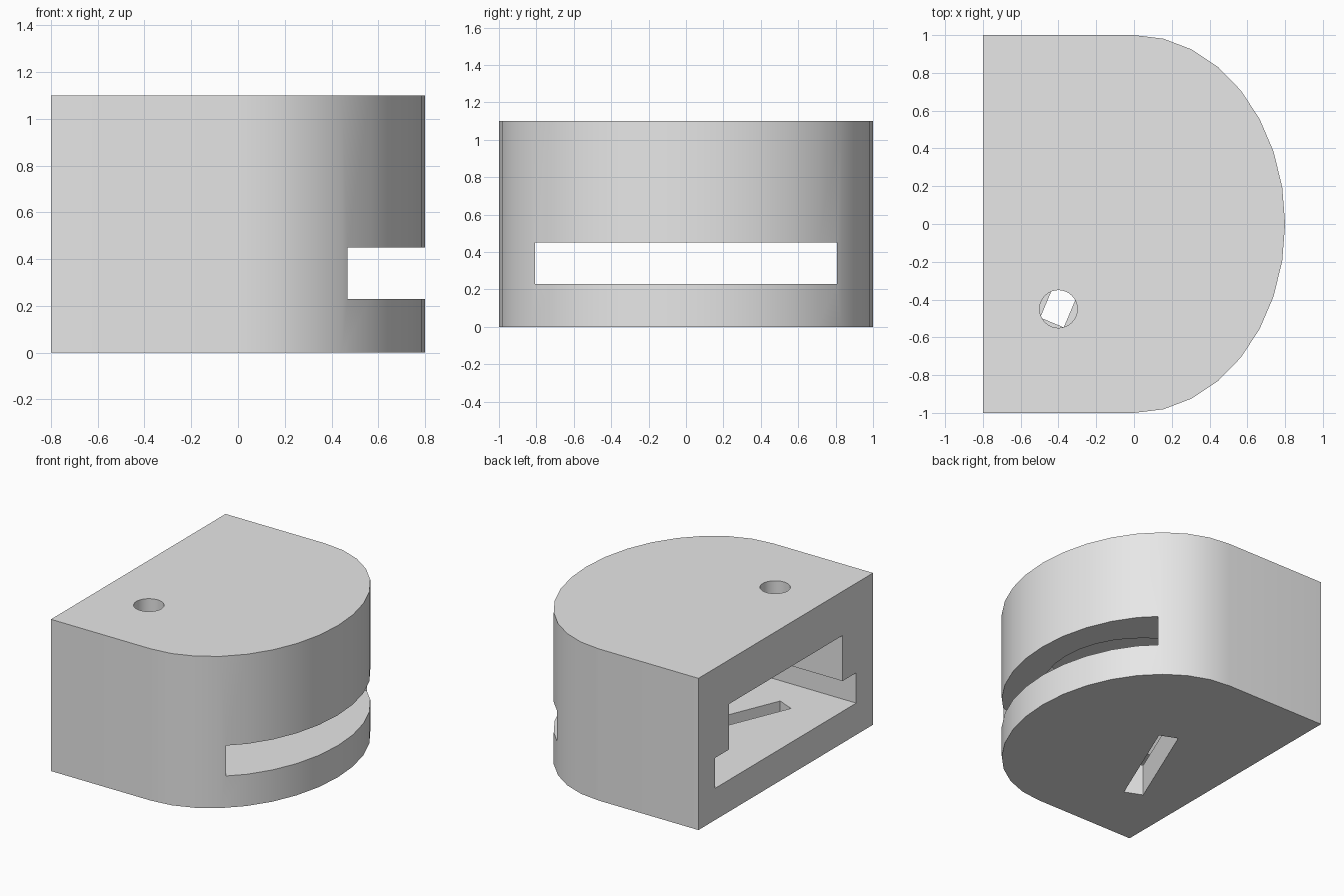
import bpy, bmesh
from math import sin, cos, pi, radians

cube = bpy.data.objects.get("Cube")
if cube:
    bpy.data.objects.remove(cube, do_unlink=True)

grey = bpy.data.materials.new("plain grey")
grey.use_nodes = True
grey.diffuse_color = (0.8, 0.8, 0.8, 1)
grey.node_tree.nodes["Principled BSDF"].inputs["Base Color"].default_value = (0.8, 0.8, 0.8, 1)


def prism(name, outline, low, high):
    """Extrude a flat outline from height low to height high."""
    bm = bmesh.new()
    face = bm.faces.new([bm.verts.new((x, y, low)) for x, y in outline])
    result = bmesh.ops.extrude_face_region(bm, geom=[face])
    top = [v for v in result["geom"] if isinstance(v, bmesh.types.BMVert)]
    bmesh.ops.translate(bm, verts=top, vec=(0, 0, high - low))
    bmesh.ops.recalc_face_normals(bm, faces=bm.faces)
    mesh = bpy.data.meshes.new(name)
    bm.to_mesh(mesh)
    bm.free()
    mesh.materials.append(grey)
    obj = bpy.data.objects.new(name, mesh)
    bpy.context.collection.objects.link(obj)
    return obj


def arc(cx, cy, rx, ry, start, end, steps):
    return [(cx + rx * cos(start + (end - start) * i / steps),
             cy + ry * sin(start + (end - start) * i / steps)) for i in range(steps + 1)]


def d_shape(back, rx, ry):
    """Straight back half with a rounded end towards +x."""
    return [(back, -ry)] + arc(0, 0, rx, ry, -pi / 2, pi / 2, 16) + [(back, ry)]


def rectangle(cx, cy, length, width, angle=0):
    c, s = cos(angle), sin(angle)
    corners = [(-1, -1), (1, -1), (1, 1), (-1, 1)]
    return [(cx + c * a * length / 2 - s * b * width / 2,
             cy + s * a * length / 2 + c * b * width / 2) for a, b in corners]


# Solid body
body = prism("housing", d_shape(-0.8, 0.8, 1), 0, 1.1)

# Wide through slot, upper chamber, floor slot and top hole
cutters = [
    prism("slot_cutter", rectangle(0, 0, 2, 1.615), 0.23, 0.45),
    prism("chamber_cutter", d_shape(-1, 0.6, 0.65), 0.4, 0.78),
    prism("floor_slot_cutter", rectangle(-0.28, -0.155, 0.795, 0.135, radians(67.2)), -0.1, 0.3),
    prism("top_hole_cutter", arc(-0.4, -0.45, 0.1, 0.1, 0, 2 * pi, 32)[:-1], 0.7, 1.2),
]

bpy.ops.object.select_all(action="DESELECT")
body.select_set(True)
bpy.context.view_layer.objects.active = body
for cutter in cutters:
    cutter.hide_render = True
    mod = body.modifiers.new(cutter.name, "BOOLEAN")
    mod.operation = "DIFFERENCE"
    mod.solver = "EXACT"
    mod.object = cutter
    bpy.ops.object.modifier_apply(modifier=mod.name)
    bpy.data.objects.remove(cutter, do_unlink=True)

bpy.ops.object.shade_smooth_by_angle(angle=radians(30))
